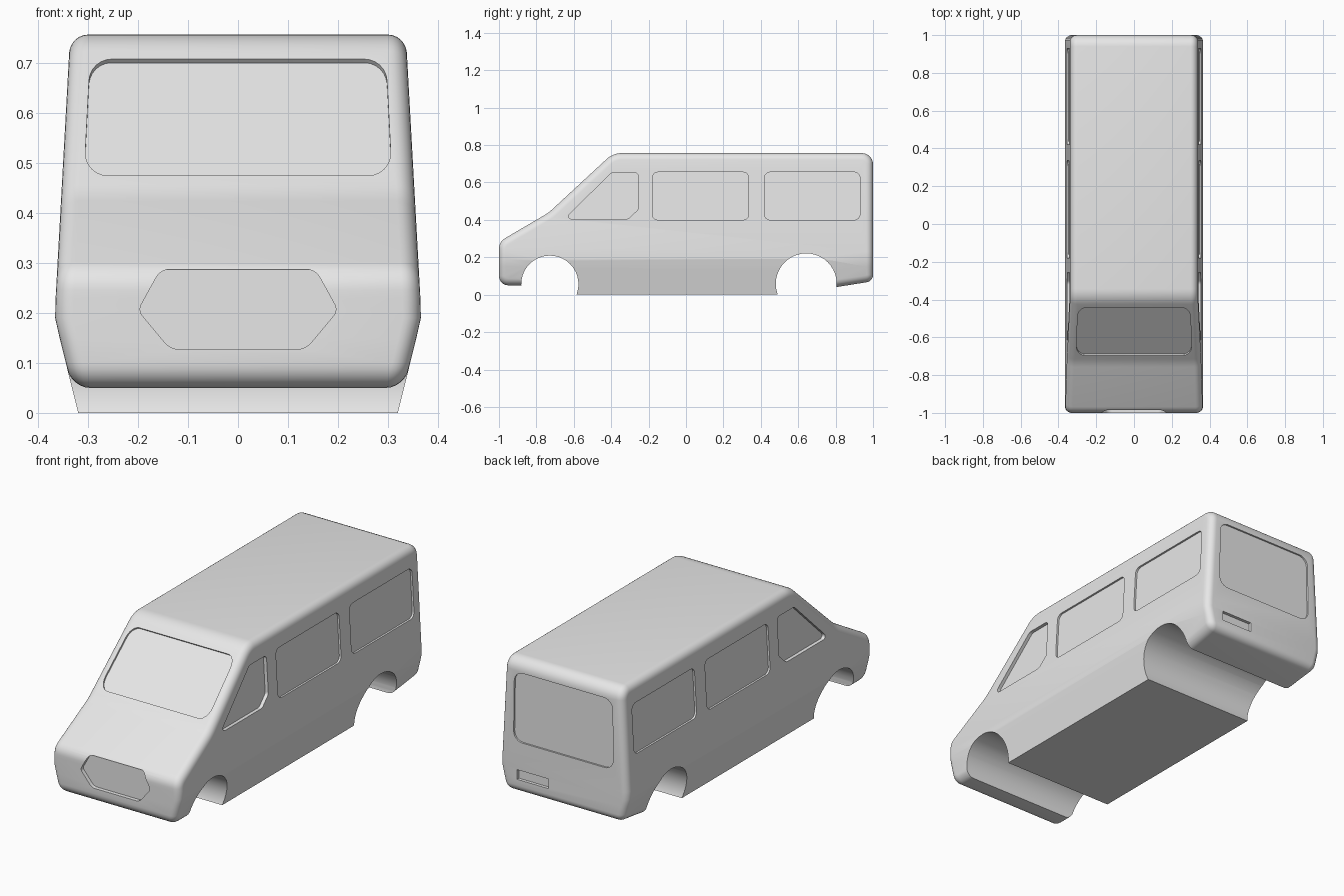
import bpy, bmesh, math
from mathutils import Vector

if "Cube" in bpy.data.objects:
    bpy.data.objects.remove(bpy.data.objects["Cube"])


def fillet(corners, n=6):
    """Round the corners of a 2D outline; each corner is (u, v, radius)."""
    out = []
    for i, (u, v, r) in enumerate(corners):
        p = Vector((u, v))
        if r == 0:
            out.append(p)
            continue
        a = (Vector(corners[i - 1][:2]) - p).normalized()
        b = (Vector(corners[(i + 1) % len(corners)][:2]) - p).normalized()
        half = math.acos(max(-1, min(1, a.dot(b)))) / 2
        centre = p + (a + b).normalized() * (r / math.sin(half))
        start = p + a * (r / math.tan(half)) - centre
        end = p + b * (r / math.tan(half)) - centre
        t0 = math.atan2(start.y, start.x)
        turn = (math.atan2(end.y, end.x) - t0 + math.pi) % math.tau - math.pi
        for k in range(n + 1):
            t = t0 + turn * k / n
            out.append(centre + Vector((math.cos(t), math.sin(t))) * r)
    return out


def loft(bm, rings):
    """Skin a list of equal rings of 3D points and cap both ends."""
    rings = [[bm.verts.new(p) for p in ring] for ring in rings]
    bm.faces.new(rings[0])
    bm.faces.new(rings[-1][::-1])
    for lo, hi in zip(rings, rings[1:]):
        for i in range(len(lo)):
            j = (i + 1) % len(lo)
            bm.faces.new((lo[j], lo[i], hi[i], hi[j]))
    bmesh.ops.recalc_face_normals(bm, faces=bm.faces[:])


def make_object(name, bm):
    mesh = bpy.data.meshes.new(name)
    bm.to_mesh(mesh)
    bm.free()
    ob = bpy.data.objects.new(name, mesh)
    bpy.context.collection.objects.link(ob)
    return ob


WIDTH = [(-0.1, 0.295), (0.15, 0.357), (0.19, 0.366), (0.23, 0.365), (0.80, 0.3335)]


def half_width(z):
    for (z0, w0), (z1, w1) in zip(WIDTH, WIDTH[1:]):
        if z <= z1:
            return w0 + (w1 - w0) * (z - z0) / (z1 - z0)
    return WIDTH[-1][1]


# Body: side profile lofted across x with a rounded rim, except along the skirt
RIM, STEPS = 0.036, 6
profile = fillet([
    (-1.0, 0.05, 0.05), (-1.0, 0.283, 0.065), (-0.735, 0.438, 0.25), (-0.39, 0.757, 0.12),
    (1.0, 0.757, 0.06), (1.0, 0.072, 0.04), (0.78, 0.037, 0), (0.66, 0.018, 0), (0.60, 0, 0),
    (-0.70, 0, 0), (-0.74, 0.05, 0), (-0.86, 0.05, 0)])


def inset(pts, d):
    out = []
    for i, p in enumerate(pts):
        a = (p - pts[i - 1]).normalized()
        b = (pts[(i + 1) % len(pts)] - p).normalized()
        na, nb = Vector((a.y, -a.x)), Vector((b.y, -b.x))
        skirt = -0.80 < p.x < 0.72 and p.y < 0.1
        out.append(p if skirt else p + (na + nb) * (d / (1 + na.dot(nb))))
    return out


half = []
for k in range(STEPS + 1):
    t = math.pi / 2 * k / STEPS
    half.append((RIM * (1 - math.sin(t)), inset(profile, RIM * (1 - math.cos(t)))))
rings = [[(-1 + e, p.x, p.y) for p in pts] for e, pts in reversed(half)]
rings += [[(1 - e, p.x, p.y) for p in pts] for e, pts in half]
bm = bmesh.new()
loft(bm, rings)
# Waist kinks, then squeeze to the real width
for z in (0.15, 0.19, 0.23):
    bmesh.ops.bisect_plane(bm, geom=bm.verts[:] + bm.edges[:] + bm.faces[:],
                           plane_co=(0, 0, z), plane_no=(0, 0, 1))
for v in bm.verts:
    v.co.x = math.copysign(abs(v.co.x) - 1 + half_width(v.co.z), v.co.x)
bmesh.ops.recalc_face_normals(bm, faces=bm.faces[:])
body = make_object("van_body", bm)
bpy.context.view_layer.objects.active = body
body.select_set(True)


def cut(name, outline, place, lo, hi):
    """Cut a prism out of the body; place(u, v, depth) gives the 3D point."""
    cbm = bmesh.new()
    loft(cbm, [[place(p[0], p[1], d) for p in outline] for d in (lo, hi)])
    cutter = make_object(name, cbm)
    cutter.hide_render = True
    mod = body.modifiers.new(name, 'BOOLEAN')
    mod.operation = 'DIFFERENCE'
    mod.solver = 'EXACT'
    mod.object = cutter
    bpy.context.view_layer.update()
    bpy.ops.object.modifier_apply(modifier=mod.name)
    bpy.data.objects.remove(cutter)
    assert len(body.data.polygons) > 0, name


# Wheel arches
for name, y, z, r in (("front_arch", -0.728, 0.056, 0.153), ("rear_arch", 0.643, 0.058, 0.163)):
    ring = [(y + r * math.cos(math.tau * k / 40), z + r * math.sin(math.tau * k / 40))
            for k in range(40)]
    cut(name, ring, lambda u, v, d: (d, u, v), -0.6, 0.6)

# Recessed side windows, both sides
cab = fillet([(-0.65, 0.405, 0.015), (-0.395, 0.654, 0.03), (-0.256, 0.654, 0.02),
              (-0.256, 0.455, 0.02), (-0.31, 0.405, 0.03)])
panes = [fillet([(y0, 0.40, 0.03), (y0, 0.655, 0.03), (y1, 0.655, 0.03), (y1, 0.40, 0.03)])
         for y0, y1 in ((-0.18, 0.335), (0.42, 0.93))]
for s in (-1, 1):
    for outline, depth in ((cab, 0.018), (panes[0], 0.01), (panes[1], 0.01)):
        cut("side_window", outline, lambda u, v, d: (s * (half_width(v) + d), u, v), -depth, 0.05)

# Windscreen, pressed in along the slope's normal
screen = fillet([(-0.308, 0.475, 0.045), (-0.296, 0.708, 0.045),
                 (0.296, 0.708, 0.045), (0.308, 0.475, 0.045)])
cut("windscreen", screen,
    lambda u, v, d: (u, -0.735 + (v - 0.438) / 0.925 - 0.679 * d, v + 0.734 * d), -0.01, 0.05)

# Front grille
grille = fillet([(-0.20, 0.205, 0.02), (-0.155, 0.287, 0.03), (0.155, 0.287, 0.03),
                 (0.20, 0.205, 0.02), (0.135, 0.127, 0.04), (-0.135, 0.127, 0.04)])
cut("grille", grille, lambda u, v, d: (u, -1 - d, v), -0.02, 0.05)

# Rear window and rear plate
rear = fillet([(-0.285, 0.33, 0.05), (-0.28, 0.69, 0.05), (0.28, 0.69, 0.05), (0.285, 0.33, 0.05)])
plate = [(0.085, 0.135), (0.085, 0.185), (0.265, 0.185), (0.265, 0.135)]
cut("rear_window", rear, lambda u, v, d: (u, 1 + d, v), -0.009, 0.05)
cut("rear_plate", plate, lambda u, v, d: (u, 1 + d, v), -0.016, 0.05)

paint = bpy.data.materials.new("light_grey_paint")
paint.diffuse_color = (0.8, 0.8, 0.8, 1)
paint.use_nodes = True
paint.node_tree.nodes["Principled BSDF"].inputs["Base Color"].default_value = paint.diffuse_color
body.data.materials.clear()
body.data.materials.append(paint)
bpy.ops.object.shade_smooth_by_angle(angle=math.radians(25))
